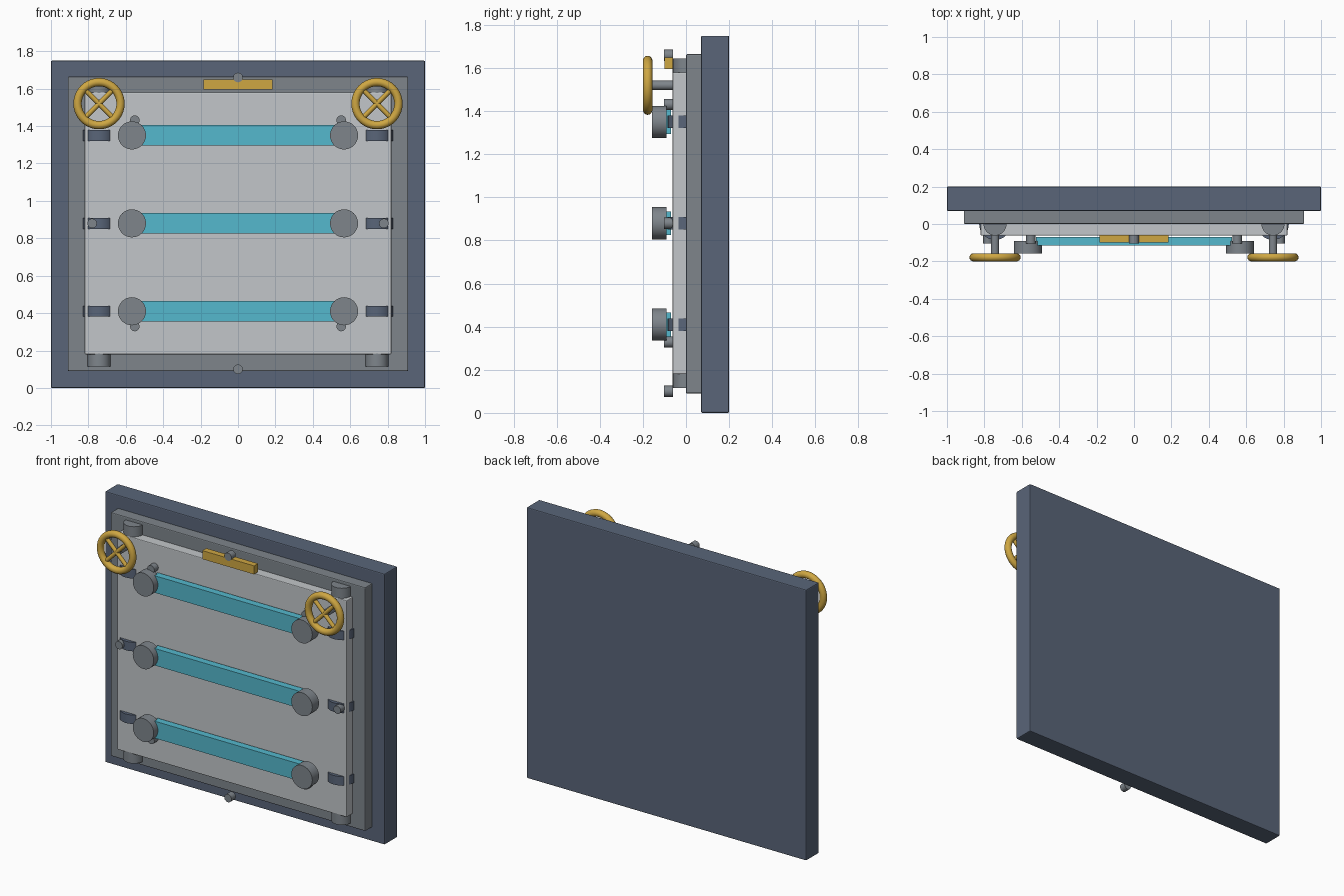
import bpy
from math import pi, cos, sin, radians

default = bpy.data.objects.get("Cube")
if default:
    bpy.data.objects.remove(default, do_unlink=True)


def material(name, r, g, b):
    m = bpy.data.materials.new(name)
    m.use_nodes = True
    m.diffuse_color = (r, g, b, 1)
    m.node_tree.nodes["Principled BSDF"].inputs["Base Color"].default_value = (r, g, b, 1)
    return m


NAVY = material("slate blue", 0.10, 0.13, 0.19)
STEEL = material("steel grey", 0.21, 0.235, 0.26)
PALE = material("pale metal", 0.54, 0.565, 0.585)
CYAN = material("cyan", 0.09, 0.48, 0.61)
GOLD = material("gold", 0.62, 0.385, 0.055)


def finish(name, mat, smooth=False):
    ob = bpy.context.object
    ob.name = name
    ob.data.materials.append(mat)
    if smooth:
        bpy.ops.object.shade_smooth_by_angle(angle=radians(35))
    return ob


def box(name, mat, x, y, z, bevel=0.0):
    """Box from (min, max) pairs."""
    bpy.ops.mesh.primitive_cube_add(size=1, location=[sum(p) / 2 for p in (x, y, z)])
    ob = bpy.context.object
    ob.scale = [p[1] - p[0] for p in (x, y, z)]
    bpy.ops.object.transform_apply(location=False, rotation=False, scale=True)
    if bevel:
        mod = ob.modifiers.new("soft edge", "BEVEL")
        mod.width = bevel
        mod.segments = 2
    return finish(name, mat)


def rod(name, mat, centre, radius, length, rotation=(0, 0, 0), sides=32):
    bpy.ops.mesh.primitive_cylinder_add(vertices=sides, radius=radius, depth=length,
                                        location=centre, rotation=rotation)
    return finish(name, mat, True)


def rod_y(name, mat, x, z, y0, y1, radius, sides=32):
    return rod(name, mat, (x, (y0 + y1) / 2, z), radius, y1 - y0, (pi / 2, 0, 0), sides)


MID = 0.88      # height of the door centre
PILLAR = 0.743  # sideways distance of hinge pillars and wheels
ROWS = {"lower": 0.41, "middle": MID, "upper": 1.35}

# Stepped frame and door
box("outer_frame", NAVY, (-1, 1), (0.07, 0.2), (0, 1.75), 0.006)
box("inner_frame", STEEL, (-0.91, 0.91), (0, 0.08), (0.09, 1.665), 0.006)
box("door_panel", PALE, (-0.82, 0.82), (-0.062, 0.01), (0.18, 1.58), 0.005)

# Catch plate above the door
box("catch_plate", GOLD, (-0.185, 0.185), (-0.10, -0.06), (1.595, 1.65))

# Locking bars
for row, z in ROWS.items():
    box(row + "_locking_bar", CYAN, (-0.525, 0.525), (-0.115, -0.07), (z - 0.055, z + 0.055))

# Ring of bolts around the door
for i in range(8):
    a = i * pi / 4
    rod_y("ring_bolt_%d" % (i + 1), STEEL, 0.78 * cos(a), MID + 0.78 * sin(a),
          -0.103, -0.06, 0.026, 12)

for side, s in (("left", 1), ("right", -1)):
    # Hinge pillar with collars
    x = s * PILLAR
    rod(side + "_hinge_pillar", STEEL, (x, 0, MID), 0.0615, 1.53)
    for row, z in ROWS.items():
        rod("%s_%s_hinge_collar" % (side, row), NAVY, (x, 0, z), 0.085, 0.058)
        rod_y("%s_%s_bar_knob" % (side, row), STEEL, s * 0.567, z, -0.158, -0.06 - 0.03, 0.075)

    # Handwheel on its shaft
    wheel_z, wheel_y = 1.52, -0.178
    rod_y(side + "_wheel_shaft", STEEL, x, wheel_z, -0.172, -0.05, 0.022, 20)
    bpy.ops.mesh.primitive_torus_add(location=(x, wheel_y, wheel_z), rotation=(pi / 2, 0, 0),
                                     major_radius=0.115, minor_radius=0.022,
                                     major_segments=40, minor_segments=14)
    finish(side + "_wheel_rim", GOLD, True)
    for n, tilt in (("rising", pi / 4), ("falling", -pi / 4)):
        rod("%s_wheel_%s_spoke" % (side, n), GOLD, (x, wheel_y, wheel_z), 0.013, 0.22,
            (0, tilt, 0), 12)
